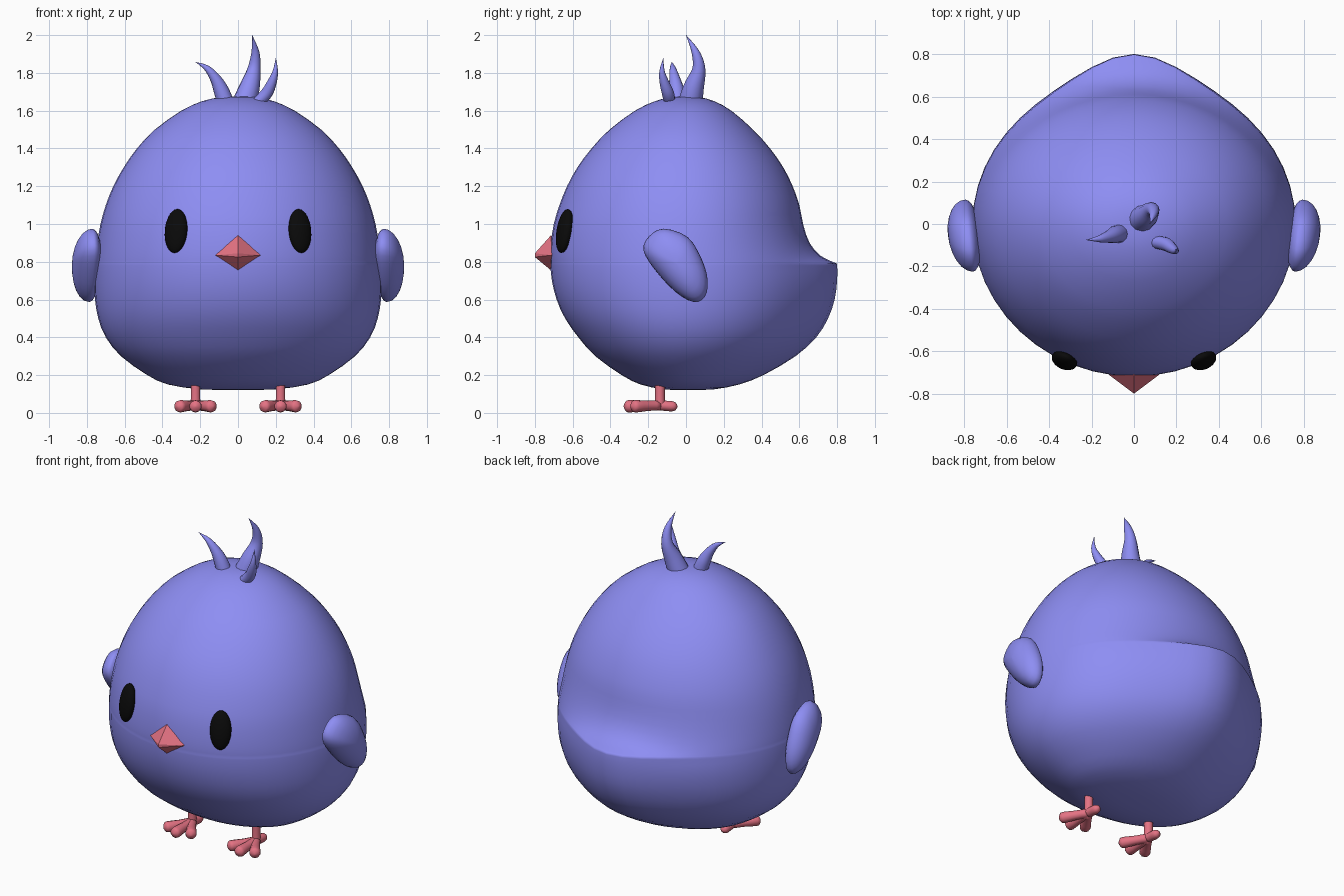
import bpy, bmesh
from math import sin, cos, tau, pi, radians, exp
from mathutils import Vector

if "Cube" in bpy.data.objects:
    bpy.data.objects.remove(bpy.data.objects["Cube"])


def material(name, rgb):
    m = bpy.data.materials.new(name)
    m.diffuse_color = (*rgb, 1)
    m.use_nodes = True
    m.node_tree.nodes["Principled BSDF"].inputs["Base Color"].default_value = m.diffuse_color
    return m


BLUE = material("periwinkle", (0.27, 0.27, 0.90))
PINK = material("pink", (0.78, 0.17, 0.23))
BLACK = material("black", (0.003, 0.003, 0.003))


def finish(name, bm, mat, smooth=True):
    bmesh.ops.recalc_face_normals(bm, faces=bm.faces)
    for f in bm.faces:
        f.smooth = smooth
    me = bpy.data.meshes.new(name)
    bm.to_mesh(me)
    bm.free()
    me.materials.append(mat)
    ob = bpy.data.objects.new(name, me)
    bpy.context.collection.objects.link(ob)
    return ob


def loft(bm, rings):
    rows = [[bm.verts.new(p) for p in r] for r in rings]
    n = len(rows[0])
    for a, b in zip(rows, rows[1:]):
        for i in range(n):
            j = (i + 1) % n
            bm.faces.new((a[i], a[j], b[j], b[i]))
    bm.faces.new(rows[0])
    bm.faces.new(rows[-1])


def spline(rows, steps, closed=False):
    # Catmull-Rom through rows of any length
    n = len(rows)
    at = lambda i: rows[i % n] if closed else rows[max(0, min(n - 1, i))]
    out = []
    for i in range(n if closed else n - 1):
        for s in range(steps):
            t = s / steps
            out.append([0.5 * (2 * b + (c - a) * t + (2 * a - 5 * b + 4 * c - d) * t * t
                               + (3 * b - a - 3 * c + d) * t ** 3)
                        for a, b, c, d in zip(at(i - 1), at(i), at(i + 1), at(i + 2))])
    return out if closed else out + [list(rows[-1])]


def tube(bm, points, sides=12, steps=4):
    # points are x, y, z, radius
    pts = spline(points, steps)
    rings = []
    for i, p in enumerate(pts):
        c = Vector(p[:3])
        d = Vector(pts[min(i + 1, len(pts) - 1)][:3]) - Vector(pts[max(i - 1, 0)][:3])
        ref = Vector((1, 0, 0)) if abs(d.normalized().x) < 0.8 else Vector((0, 0, 1))
        u = d.cross(ref).normalized()
        v = d.cross(u).normalized()
        r = max(p[3], 0.001)
        rings.append([c + r * (cos(tau * k / sides) * u + sin(tau * k / sides) * v)
                      for k in range(sides)])
    loft(bm, rings)


# Body: z, half width, front depth, back depth, tail bump
profile = [
    (0.120, 0.02, 0.02, 0.02, 0), (0.125, 0.20, 0.12, 0.14, 0.01), (0.15, 0.37, 0.24, 0.26, 0.02),
    (0.20, 0.48, 0.34, 0.38, 0.03), (0.30, 0.62, 0.48, 0.52, 0.06), (0.40, 0.70, 0.57, 0.61, 0.08),
    (0.50, 0.74, 0.64, 0.66, 0.092), (0.60, 0.757, 0.685, 0.69, 0.097), (0.70, 0.762, 0.71, 0.70, 0.10),
    (0.78, 0.760, 0.718, 0.69, 0.11), (0.795, 0.758, 0.718, 0.688, 0.10), (0.83, 0.755, 0.719, 0.675, 0.04),
    (0.90, 0.746, 0.715, 0.648, 0.006), (1.0, 0.728, 0.70, 0.62, 0), (1.1, 0.70, 0.67, 0.60, 0),
    (1.2, 0.66, 0.63, 0.565, 0), (1.3, 0.605, 0.575, 0.515, 0), (1.4, 0.535, 0.50, 0.445, 0),
    (1.5, 0.44, 0.405, 0.355, 0), (1.6, 0.30, 0.27, 0.24, 0), (1.65, 0.19, 0.165, 0.15, 0),
    (1.672, 0.09, 0.08, 0.07, 0), (1.675, 0.01, 0.01, 0.01, 0)]
rings = []
for z, w, f, b, t in spline(profile, 2):
    ring = []
    for k in range(48):
        a = tau * k / 48
        x, s = w * cos(a), sin(a)
        y = b * s + t * exp(-(x / 0.3) ** 2) * min(1, s * 1.5) if s > 0 else f * s
        ring.append((x, y, z))
    rings.append(ring)
bm = bmesh.new()
loft(bm, rings)
finish("body", bm, BLUE)

# Head tuft feathers
feathers = {
    "tuft_middle": [(0.03, 0.02, 1.63, 0.065), (0.06, 0.04, 1.72, 0.055), (0.085, 0.068, 1.82, 0.035),
                    (0.092, 0.05, 1.91, 0.021), (0.075, 0.0, 2.0, 0)],
    "tuft_left": [(-0.065, -0.045, 1.64, 0.045), (-0.09, -0.05, 1.71, 0.04), (-0.12, -0.06, 1.77, 0.029),
                  (-0.165, -0.07, 1.825, 0.016), (-0.225, -0.075, 1.858, 0)],
    "tuft_right": [(0.10, -0.085, 1.64, 0.03), (0.15, -0.095, 1.69, 0.032), (0.18, -0.115, 1.75, 0.025),
                   (0.198, -0.127, 1.81, 0.014), (0.2, -0.12, 1.88, 0)]}
for name, pts in feathers.items():
    bm = bmesh.new()
    tube(bm, pts)
    finish(name, bm, BLUE)

# Beak: diamond pyramid
bm = bmesh.new()
for p in [(0.12, -0.71, 0.835), (-0.12, -0.71, 0.835), (0, -0.715, 0.94), (0, -0.715, 0.755),
          (0, -0.80, 0.845), (0, -0.80, 0.825), (0, -0.62, 0.835)]:
    bm.verts.new(p)
bmesh.ops.convex_hull(bm, input=bm.verts)
finish("beak", bm, PINK, smooth=False)

# Paired parts
wing_outline = spline([(-0.12, 0.975), (-0.20, 0.93), (-0.225, 0.86), (-0.17, 0.765), (-0.06, 0.645),
                       (0.04, 0.587), (0.10, 0.615), (0.115, 0.70), (0.085, 0.81), (0.01, 0.93)], 3, True)
for side, label in ((-1, "left"), (1, "right")):
    # Wing: rounded lens grown from its side outline
    bm = bmesh.new()
    rings = []
    for i in range(13):
        a = -pi / 2 + pi * i / 12
        r = max(cos(a), 0.01)
        h = sin(a) * (0.10 if a > 0 else 0.055)
        rings.append([(side * (0.778 + h + 0.1 * (y + 0.05) * r), -0.05 + (y + 0.05) * r, 0.79 + (z - 0.79) * r)
                      for y, z in wing_outline])
    loft(bm, rings)
    finish(label + "_wing", bm, BLUE)

    # Eye: flattened ball turned to the face surface
    bpy.ops.mesh.primitive_uv_sphere_add(segments=24, ring_count=14, radius=1,
                                         location=(side * 0.328, -0.643, 0.963),
                                         rotation=(radians(-10), 0, side * radians(24)))
    eye = bpy.context.object
    eye.name = label + "_eye"
    eye.scale = (0.063, 0.038, 0.118)
    eye.data.materials.append(BLACK)
    bpy.ops.object.shade_smooth()

    # Foot: leg, three front toes and a back toe
    bm = bmesh.new()
    cx = side * 0.225
    tube(bm, [(cx, -0.138, 0.03, 0.028), (cx, -0.138, 0.09, 0.026), (cx, -0.138, 0.19, 0.026)], 10)
    for dx, y in ((-0.08, -0.265), (0, -0.30), (0.08, -0.265), (0, -0.075)):
        root, tip = Vector((cx, -0.14, 0.04)), Vector((cx + dx, y, 0.035))
        d = (tip - root).normalized()
        r = 0.033 if y < -0.1 else 0.027
        pts = [(*root, 0.027), (*root.lerp(tip, 0.5), 0.027), (*tip, r),
               (*(tip + d * 0.02), r * 0.75), (*(tip + d * 0.03), r * 0.1)]
        tube(bm, pts, 10, 2)
    finish(label + "_foot", bm, PINK)
